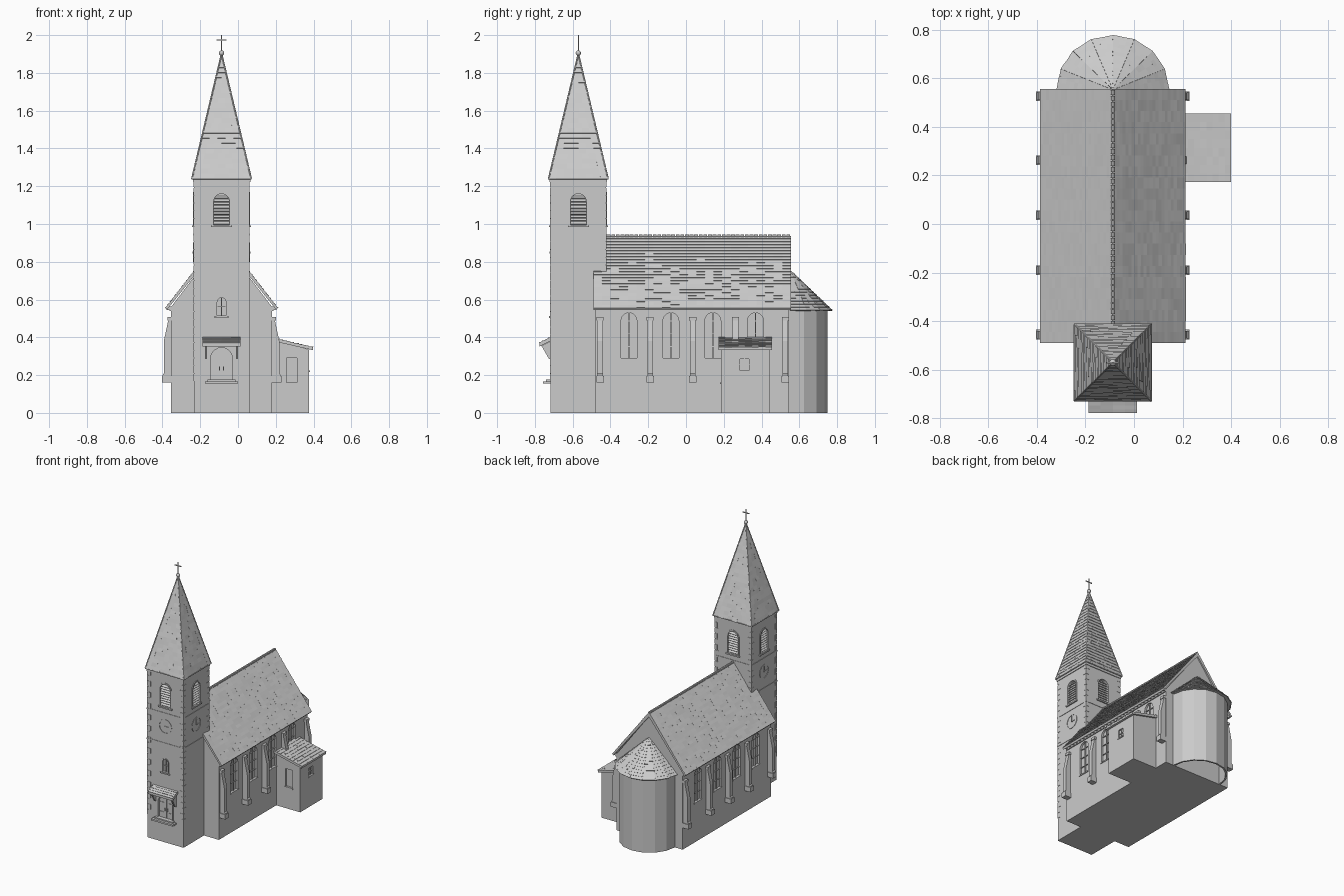
import bpy, bmesh, math, random
from mathutils import Matrix, Vector

random.seed(4)
cube = bpy.data.objects.get("Cube")
if cube:
    bpy.data.objects.remove(cube, do_unlink=True)

stone = bpy.data.materials.new("plain_grey")
stone.use_nodes = True
GREY = (0.6, 0.6, 0.6, 1)
stone.diffuse_color = GREY
stone.node_tree.nodes["Principled BSDF"].inputs["Base Color"].default_value = GREY

CX, TY = -0.087, -0.57          # shared axis, tower centre
TOWER, NAVE = 0.147, 0.268      # half widths
ID = Matrix.Identity(4)
MID = Matrix.Translation((CX, 0, 0))


def finish(bm, name):
    bmesh.ops.recalc_face_normals(bm, faces=bm.faces)
    mesh = bpy.data.meshes.new(name)
    bm.to_mesh(mesh)
    bm.free()
    mesh.materials.append(stone)
    obj = bpy.data.objects.new(name, mesh)
    bpy.context.collection.objects.link(obj)
    return obj


def prism(bm, pts, y0, y1, m=ID):
    a = [bm.verts.new(m @ Vector((x, y0, z))) for x, z in pts]
    b = [bm.verts.new(m @ Vector((x, y1, z))) for x, z in pts]
    bm.faces.new(a)
    bm.faces.new(b[::-1])
    for i in range(len(a)):
        j = (i + 1) % len(a)
        bm.faces.new((a[i], b[i], b[j], a[j]))


def box(bm, x0, x1, y0, y1, z0, z1, m=ID):
    prism(bm, [(x0, z0), (x1, z0), (x1, z1), (x0, z1)], y0, y1, m)


def bar(bm, p, q, r, sides=6):
    p, q = Vector(p), Vector(q)
    turn = (q - p).to_track_quat('Z', 'Y').to_matrix().to_4x4()
    bmesh.ops.create_cone(bm, cap_ends=True, segments=sides, radius1=r, radius2=r,
                          depth=(q - p).length, matrix=Matrix.Translation((p + q) / 2) @ turn)


def arch(w, z0, z1, n=10):
    r = w / 2
    top = [(r * math.cos(math.pi * i / n), z1 - r + r * math.sin(math.pi * i / n)) for i in range(n + 1)]
    return [(-r, z0), (r, z0)] + top


def ring(bm, outer, inner, y0, y1, m):
    n = len(outer)
    for i in range(n):
        j = (i + 1) % n
        prism(bm, [outer[i], outer[j], inner[j], inner[i]], y0, y1, m)


def circle(r, z, n=20):
    return [(r * math.cos(math.tau * i / n), z + r * math.sin(math.tau * i / n)) for i in range(n)]


def facing(x, y, degrees):
    """Wall frame: local x runs along the wall, -y points outwards."""
    return Matrix.Translation((x, y, 0)) @ Matrix.Rotation(math.radians(degrees), 4, 'Z')


def tiles(bm, a, b, c, d, rows, width=0.045):
    """Overlapping tiles over the slope with lower edge a-b and upper edge d-c."""
    a, b, c, d = map(Vector, (a, b, c, d))
    n = (b - a).cross(d - a).normalized()
    n = -n if n.z < 0 else n
    for i in range(rows):
        l0, l1 = a.lerp(d, i / rows), a.lerp(d, (i + 1) / rows)
        r0, r1 = b.lerp(c, i / rows), b.lerp(c, (i + 1) / rows)
        cols = max(1, round((r0 - l0).length / width))
        for j in range(cols):
            u, v = j / cols, (j + 1) / cols
            lift = n * random.uniform(0.002, 0.0045)
            top = [l0.lerp(r0, u) + lift, l0.lerp(r0, v) + lift,
                   l1.lerp(r1, v) + n * 0.0008, l1.lerp(r1, u) + n * 0.0008]
            t = [bm.verts.new(p) for p in top]
            s = [bm.verts.new(p - n * 0.005) for p in top]
            bm.faces.new(t)
            bm.faces.new(s[::-1])
            for k in range(4):
                bm.faces.new((t[k], s[k], s[k - 3], t[k - 3]))


def carve(obj, cutter_bm):
    cutter = finish(cutter_bm, "opening_cutter")
    cutter.hide_render = True
    mod = obj.modifiers.new("openings", 'BOOLEAN')
    mod.operation, mod.solver, mod.object = 'DIFFERENCE', 'EXACT', cutter
    graph = bpy.context.evaluated_depsgraph_get()
    mesh = bpy.data.meshes.new_from_object(obj.evaluated_get(graph))
    obj.modifiers.clear()
    obj.data = mesh
    bpy.data.objects.remove(cutter, do_unlink=True)


# Tower walls with belfry openings, clocks, door and small window
walls, cut, trim = bmesh.new(), bmesh.new(), bmesh.new()
box(walls, CX - TOWER, CX + TOWER, TY - TOWER, TY + TOWER, 0, 1.235)
for k in range(4):
    ang = math.radians(k * 90)
    m = facing(CX + TOWER * math.sin(ang), TY - TOWER * math.cos(ang), k * 90)
    prism(cut, arch(0.084, 0.995, 1.16), -0.02, 0.018, m)
    ring(trim, arch(0.102, 0.99, 1.17), arch(0.084, 0.995, 1.16), -0.004, 0.002, m)
    box(trim, -0.056, 0.056, -0.009, 0.002, 0.983, 0.993, m)
    for i in range(9):
        z = 1.005 + i * 0.017
        over = max(0, z - 1.118)
        half = math.sqrt(max(0, 0.042 ** 2 - over ** 2))
        slat = m @ Matrix.Translation((0, 0.009, z)) @ Matrix.Rotation(math.radians(40), 4, 'X')
        if half > 0.008:
            box(trim, -half, half, -0.009, 0.009, -0.002, 0.002, slat)
    if k != 2:
        ring(trim, circle(0.052, 0.85), circle(0.047, 0.85), -0.003, 0.002, m)
        prism(trim, circle(0.005, 0.85, 8), -0.006, 0.002, m)
        box(trim, -0.002, 0.002, -0.004, 0.001, 0.85, 0.888, m)
        box(trim, 0, 0.026, -0.004, 0.001, 0.848, 0.852, m)
    # String courses and corner quoins
    for z in (0.72, 0.94):
        box(trim, -TOWER - 0.003, TOWER + 0.003, -0.003, 0.002, z, z + 0.01, m)
    for i in range(26):
        w = 0.028 if (i + k) % 2 else 0.018
        z = 0.17 + i * 0.041
        for s in (-1, 1):
            box(trim, s * (TOWER + 0.002), s * (TOWER - w), -0.002, 0.002, z, z + 0.037, m)
front = facing(CX, TY - TOWER, 0)
prism(cut, arch(0.115, 0.17, 0.345), -0.02, 0.014, front)
prism(cut, arch(0.046, 0.515, 0.61), -0.02, 0.014, front)
ring(trim, arch(0.13, 0.165, 0.353), arch(0.115, 0.17, 0.345), -0.004, 0.002, front)
ring(trim, arch(0.056, 0.51, 0.616), arch(0.046, 0.515, 0.61), -0.003, 0.002, front)
box(trim, -0.038, 0.038, -0.008, 0.002, 0.503, 0.512, front)
box(trim, -0.002, 0.002, 0.006, 0.015, 0.515, 0.608, front)
box(trim, -0.021, 0.021, 0.006, 0.015, 0.56, 0.564, front)
box(trim, -0.003, 0.003, 0.008, 0.015, 0.17, 0.343, front)
for s in (-1, 1):
    for z in (0.21, 0.28):
        box(trim, s * 0.056, s * 0.02, 0.01, 0.015, z, z + 0.005, front)
    box(trim, s * 0.008, s * 0.013, 0.005, 0.015, 0.225, 0.245, front)
tower = finish(walls, "tower_walls")
carve(tower, cut)
finish(trim, "tower_trim")

# Entrance steps and canopy
porch = bmesh.new()
side = Matrix.Translation((CX, 0, 0)) @ Matrix.Rotation(math.pi / 2, 4, 'Z')
prism(porch, [(-0.71, 0.402), (-0.775, 0.37), (-0.775, 0.352), (-0.71, 0.384)], -0.1, 0.1, side)
box(porch, CX - 0.088, CX + 0.088, -0.758, -0.71, 0.155, 0.167)
box(porch, CX - 0.075, CX + 0.075, -0.74, -0.71, 0.167, 0.176)
for x in (-0.088, 0.076):
    prism(porch, [(-0.715, 0.285), (-0.725, 0.285), (-0.765, 0.355), (-0.715, 0.38)], x, x + 0.012, side)
tiles(porch, (CX - 0.1, -0.777, 0.37), (CX + 0.1, -0.777, 0.37),
      (CX + 0.1, -0.712, 0.402), (CX - 0.1, -0.712, 0.402), 4)
finish(porch, "entrance_canopy_and_step")

# Steeple, tiled, with hip ridges
roof = bmesh.new()
E, BASE, APEX = 0.157, 1.24, 1.9
box(roof, CX - 0.152, CX + 0.152, TY - 0.152, TY + 0.152, 1.222, 1.238)
corners = [Vector((CX + sx * E, TY + sy * E, BASE)) for sx, sy in ((-1, -1), (1, -1), (1, 1), (-1, 1))]
tip = Vector((CX, TY, APEX))
low = [roof.verts.new(c) for c in corners]
peak = roof.verts.new(tip)
roof.faces.new(low[::-1])
for i in range(4):
    p, q = corners[i], corners[(i + 1) % 4]
    roof.faces.new((low[i], low[(i + 1) % 4], peak))
    tiles(roof, p, q, q.lerp(tip, 0.97), p.lerp(tip, 0.97), 24, 0.04)
    bar(roof, p, tip, 0.0045)
    bar(roof, p, q, 0.0045)
finish(roof, "steeple")

# Ball and cross
cross = bmesh.new()
bmesh.ops.create_uvsphere(cross, u_segments=16, v_segments=10, radius=0.014,
                          matrix=Matrix.Translation((CX, TY, 1.905)))
box(cross, CX - 0.003, CX + 0.003, TY - 0.003, TY + 0.003, 1.91, 2.0)
box(cross, CX - 0.026, CX + 0.026, TY - 0.003, TY + 0.003, 1.971, 1.977)
finish(cross, "ball_and_cross")

# Nave walls, side windows, cornice and buttresses
walls, cut, trim, piers = (bmesh.new() for _ in range(4))
prism(walls, [(-NAVE, 0), (NAVE, 0), (NAVE, 0.56), (0, 0.91), (-NAVE, 0.56)], -0.48, 0.546, MID)
for s in (-1, 1):
    for y in (-0.302, -0.08, 0.142, 0.368):
        m = facing(CX + s * NAVE, y, s * 90)
        prism(cut, arch(0.084, 0.29, 0.53), -0.02, 0.015, m)
        box(trim, -0.046, 0.046, -0.005, 0.005, 0.283, 0.291, m)
        box(trim, -0.003, 0.003, 0.006, 0.016, 0.29, 0.528, m)
        for z in (0.35, 0.42, 0.485):
            box(trim, -0.042, 0.042, 0.008, 0.016, z, z + 0.004, m)
    for y in (-0.455, -0.19, 0.036, 0.262, 0.526):
        shape = [(0.26, 0.16), (0.313, 0.16), (0.313, 0.2), (0.306, 0.208),
                 (0.306, 0.38), (0.28, 0.5), (0.26, 0.5)]
        prism(piers, [(CX + s * x, z) for x, z in shape], y - 0.015, y + 0.015)
        box(piers, CX + s * 0.26, CX + s * 0.316, y - 0.02, y + 0.02, 0.16, 0.195)
        box(piers, CX + s * 0.26, CX + s * 0.287, y - 0.019, y + 0.019, 0.49, 0.508)
    box(trim, CX + s * 0.26, CX + s * 0.275, -0.48, 0.546, 0.54, 0.556)
    for i in range(30):
        y = -0.475 + i * 0.0348
        box(trim, CX + s * 0.26, CX + s * 0.288, y, y + 0.012, 0.546, 0.562)
nave = finish(walls, "nave_walls")
carve(nave, cut)
finish(trim, "nave_trim")
finish(piers, "buttresses")

# Nave roof with ridge tiles
roof = bmesh.new()
prism(roof, [(0, 0.936), (0.295, 0.556), (0.29, 0.545), (0, 0.907), (-0.29, 0.545), (-0.295, 0.556)],
      -0.49, 0.555, MID)
for s in (-1, 1):
    x = CX + s * 0.297
    tiles(roof, (x, -0.49, 0.554), (x, 0.555, 0.554), (CX, 0.555, 0.937), (CX, -0.49, 0.937), 24)
for i in range(40):
    y = -0.42 + i * 0.0244
    bar(roof, (CX, y, 0.935), (CX, y + 0.02, 0.935), 0.009, 8)
finish(roof, "nave_roof")


# Rounded apse, open below, with a half-cone roof
def rim(r, i):
    t = math.pi * i / 8
    return r * math.cos(t), r * math.sin(t)


apse = bmesh.new()
plan = [rim(0.205, i) for i in range(9)] + [rim(0.193, i) for i in range(8, -1, -1)]
upright = Matrix.Translation((CX, 0.545, 0)) @ Matrix.Rotation(math.pi / 2, 4, 'X')
prism(apse, [(x, -y) for x, y in plan], 0, 0.555, upright)
finish(apse, "apse_walls")
roof = bmesh.new()
tip = Vector((CX, 0.552, 0.755))
edge = [Vector((CX + x, 0.552 + y * 0.97, 0.542)) for x, y in (rim(0.23, i) for i in range(9))]
low = [roof.verts.new(p) for p in edge]
peak = roof.verts.new(tip)
roof.faces.new(low)
roof.faces.new((low[0], low[8], peak))
for i in range(8):
    roof.faces.new((low[i], low[i + 1], peak))
    p, q = edge[i], edge[i + 1]
    tiles(roof, p, q, q.lerp(tip, 0.96), p.lerp(tip, 0.96), 13, 0.03)
finish(roof, "apse_roof")

# Side annex with door, window and lean-to roof
walls, cut, trim = bmesh.new(), bmesh.new(), bmesh.new()
prism(walls, [(0.17, 0), (0.375, 0), (0.375, 0.336), (0.17, 0.386)], 0.185, 0.442)
door, window = facing(0.285, 0.185, 0), facing(0.375, 0.31, 90)
box(cut, -0.027, 0.027, -0.02, 0.01, 0.16, 0.29, door)
box(cut, -0.024, 0.024, -0.02, 0.01, 0.225, 0.285, window)
box(trim, -0.033, 0.033, -0.005, 0.004, 0.152, 0.16, door)
box(trim, -0.03, 0.03, -0.005, 0.004, 0.217, 0.225, window)
box(trim, -0.002, 0.002, 0.004, 0.011, 0.225, 0.285, window)
box(trim, -0.024, 0.024, 0.004, 0.011, 0.253, 0.257, window)
annex = finish(walls, "annex_walls")
carve(annex, cut)
finish(trim, "annex_trim")
roof = bmesh.new()
prism(roof, [(0.17, 0.4), (0.396, 0.346), (0.396, 0.332), (0.17, 0.384)], 0.172, 0.455)
tiles(roof, (0.398, 0.172, 0.346), (0.398, 0.455, 0.346), (0.17, 0.455, 0.401), (0.17, 0.172, 0.401), 9, 0.035)
finish(roof, "annex_roof")
